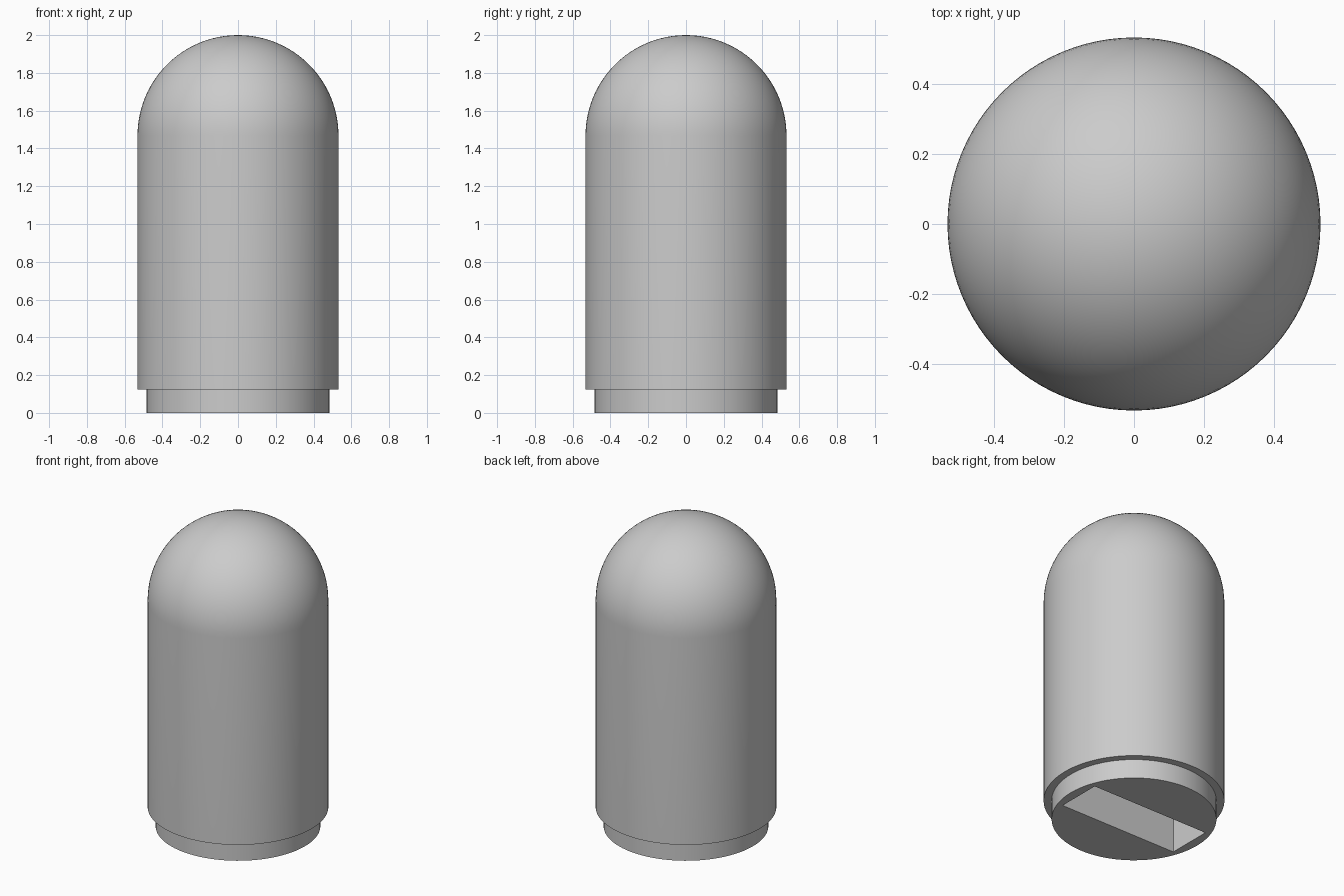
import bpy, bmesh
from math import sin, cos, pi, radians

if "Cube" in bpy.data.objects:
    bpy.data.objects.remove(bpy.data.objects["Cube"], do_unlink=True)

RADIUS, NECK_RADIUS, NECK_TOP, HEIGHT = 0.532, 0.485, 0.125, 2.0
SEGMENTS, DOME_STEPS = 96, 24
SLOT_LENGTH, SLOT_WIDTH, SLOT_DEPTH = 0.85, 0.294, 1.0

grey = bpy.data.materials.new("plain_grey")
grey.use_nodes = True
colour = (0.6, 0.6, 0.6, 1)
grey.diffuse_color = colour
grey.node_tree.nodes["Principled BSDF"].inputs["Base Color"].default_value = colour


def lathe(name, profile):
    """Closed solid of revolution about z; the profile starts and ends off axis."""
    bm = bmesh.new()
    rings = [[bm.verts.new((r * cos(2 * pi * i / SEGMENTS), r * sin(2 * pi * i / SEGMENTS), z))
              for i in range(SEGMENTS)] for r, z in profile]
    for low, high in zip(rings, rings[1:]):
        for i in range(SEGMENTS):
            j = (i + 1) % SEGMENTS
            bm.faces.new((low[i], low[j], high[j], high[i]))
    bm.faces.new(rings[0][::-1])
    tip = bm.verts.new((0, 0, HEIGHT))
    for i in range(SEGMENTS):
        bm.faces.new((rings[-1][i], rings[-1][(i + 1) % SEGMENTS], tip))
    mesh = bpy.data.meshes.new(name)
    bm.to_mesh(mesh)
    bm.free()
    obj = bpy.data.objects.new(name, mesh)
    bpy.context.collection.objects.link(obj)
    mesh.materials.append(grey)
    return obj


# Neck, straight wall and hemispherical dome
profile = [(NECK_RADIUS, 0), (NECK_RADIUS, NECK_TOP), (RADIUS, NECK_TOP)]
for k in range(DOME_STEPS):
    a = pi / 2 * k / DOME_STEPS
    profile.append((RADIUS * cos(a), HEIGHT - RADIUS + RADIUS * sin(a)))
cap = lathe("domed_cap", profile)

# Rectangular socket cut up into the base
bpy.ops.mesh.primitive_cube_add(size=1, location=(0, 0, 0))
cutter = bpy.context.object
cutter.name = "slot_cutter"
cutter.scale = (SLOT_LENGTH, SLOT_WIDTH, SLOT_DEPTH * 2)
cutter.hide_render = True
cutter.data.materials.append(grey)
cut = cap.modifiers.new("slot", "BOOLEAN")
cut.operation = "DIFFERENCE"
cut.solver = "EXACT"
cut.object = cutter

bpy.ops.object.select_all(action="DESELECT")
cap.select_set(True)
bpy.context.view_layer.objects.active = cap
bpy.ops.object.modifier_apply(modifier=cut.name)
bpy.data.objects.remove(cutter, do_unlink=True)
bpy.ops.object.shade_smooth_by_angle(angle=radians(30))
